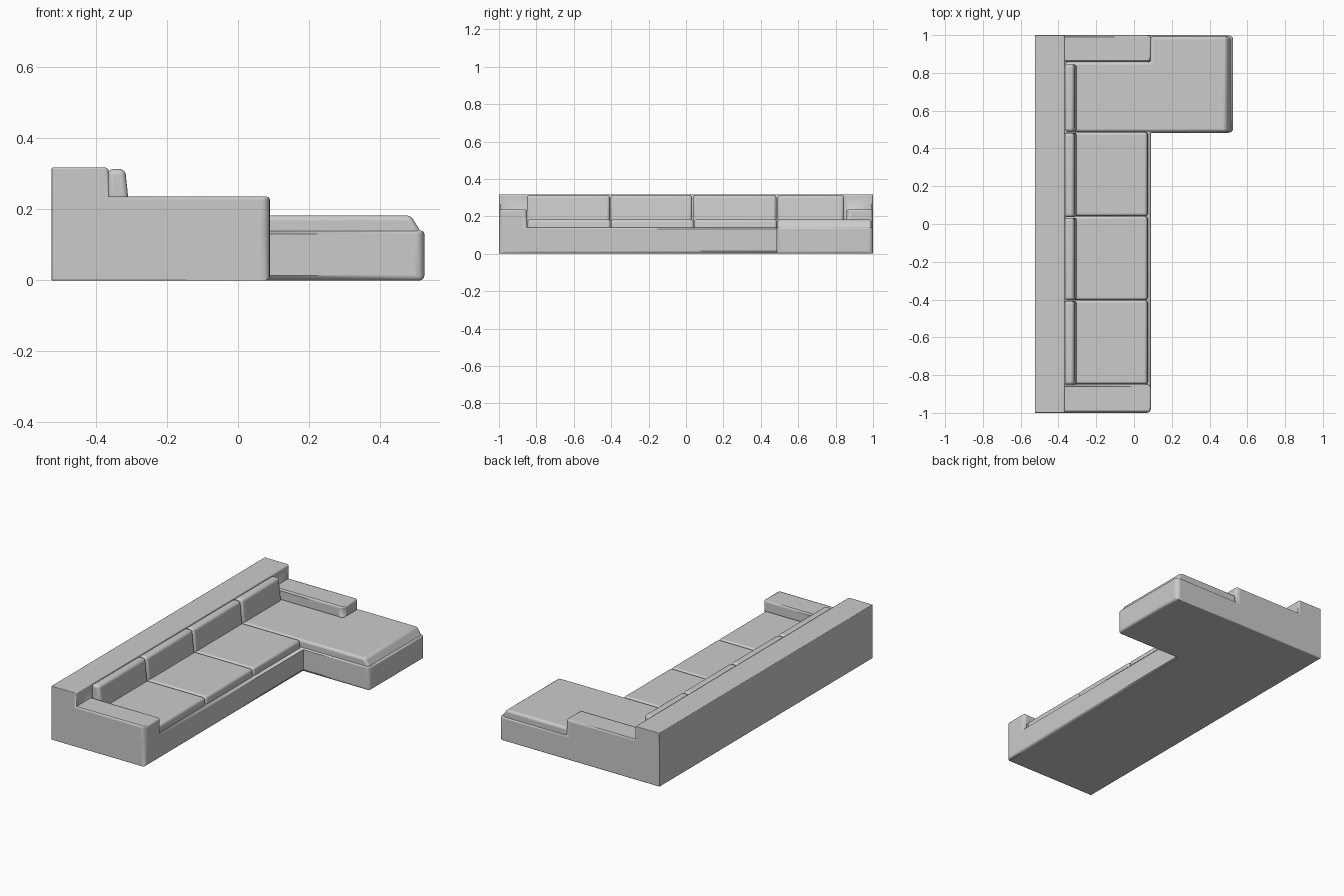
import bpy, bmesh
from itertools import product

if "Cube" in bpy.data.objects:
    bpy.data.objects.remove(bpy.data.objects["Cube"])


def make_object(name, bm, width, segments, weighted=False):
    """Turn a bmesh into a bevelled, smooth-shaded object."""
    bmesh.ops.recalc_face_normals(bm, faces=bm.faces)
    me = bpy.data.meshes.new(name)
    bm.to_mesh(me)
    bm.free()
    ob = bpy.data.objects.new(name, me)
    bpy.context.collection.objects.link(ob)
    bev = ob.modifiers.new("soft_edges", 'BEVEL')
    bev.width, bev.segments = width, segments
    bev.limit_method = 'WEIGHT' if weighted else 'ANGLE'
    bev.use_clamp_overlap = not weighted
    bpy.ops.object.select_all(action='DESELECT')
    ob.select_set(True)
    bpy.context.view_layer.objects.active = ob
    bpy.ops.object.shade_smooth_by_angle(angle=0.7)
    return ob


def cushion(name, outline, z0, z1, lean, r):
    """Padded block from a plan outline; its front top edge leans back."""
    bm = bmesh.new()
    base = bm.faces.new([bm.verts.new((x, y, z0)) for x, y in outline])
    top = bmesh.ops.extrude_face_region(bm, geom=[base], use_keep_orig=True)
    front = max(x for x, y in outline)
    for v in top['geom']:
        if isinstance(v, bmesh.types.BMVert):
            v.co.z = z1
            if v.co.x > front - 1e-4:
                v.co.x -= lean
    return make_object(name, bm, r, 4)


def rect(x0, x1, y0, y1):
    return [(x0, y0), (x1, y0), (x1, y1), (x0, y1)]


# Frame: one welded body of base, backrest, arms and chaise, from stepped cells
X = [-0.525, -0.365, 0.09, 0.525]
Y = [-1, -0.85, 0.483, 0.857, 1]
Z = [0, 0.14, 0.236, 0.318]
LEVELS = [[3, 3, 3, 3], [2, 1, 1, 2], [0, 0, 1, 1]]


def filled(c):
    i, j, k = c
    return 0 <= i < 3 and 0 <= j < 4 and 0 <= k < LEVELS[i][j]


bm = bmesh.new()
grid = {}


def corner(c):
    if c not in grid:
        grid[c] = bm.verts.new((X[c[0]], Y[c[1]], Z[c[2]]))
    return grid[c]


for cell in product(range(3), range(4), range(3)):
    if not filled(cell):
        continue
    for axis, side in product(range(3), (0, 1)):
        near = list(cell)
        near[axis] += 2 * side - 1
        if filled(near):
            continue
        a, b = (axis + 1) % 3, (axis + 2) % 3
        loop = []
        for da, db in ((0, 0), (1, 0), (1, 1), (0, 1)):
            p = list(cell)
            p[axis] += side
            p[a] += da
            p[b] += db
            loop.append(corner(tuple(p)))
        bm.faces.new(loop if side else loop[::-1])
bmesh.ops.dissolve_limit(bm, angle_limit=0.02, verts=bm.verts, edges=bm.edges)
bmesh.ops.recalc_face_normals(bm, faces=bm.faces)

# Wide rounding on the front uprights, narrow on other outer edges
weight = bm.edges.layers.float.new("bevel_weight_edge")
for e in bm.edges:
    if len(e.link_faces) == 2 and e.calc_face_angle_signed() > 0.5:
        p, q = e.verts[0].co, e.verts[1].co
        upright = abs(p.z - q.z) > 0.01
        x = min(p.x, q.x)
        low = max(p.z, q.z) < 0.01
        if upright and x > 0:
            e[weight] = 0.85
        elif low:
            e[weight] = 0.45 if x > 0 else 0.06
        else:
            e[weight] = 0.3 if x > -0.5 else 0.12
make_object("sofa_frame", bm, 0.03, 4, True)

# Three equal seat cushions
for n in range(3):
    y0 = -0.847 + n * 0.445
    cushion(f"seat_cushion_{n + 1}", rect(-0.365, 0.075, y0, y0 + 0.443),
            0.125, 0.183, 0.006, 0.014)

# Long chaise cushion, notched around the short arm
cushion("chaise_cushion",
        [(-0.365, 0.489), (0.522, 0.489), (0.522, 0.992), (0.088, 0.992),
         (0.088, 0.857), (-0.365, 0.857)], 0.125, 0.183, 0.035, 0.014)

# Four back cushions
spans = [(-0.85, -0.407), (-0.403, 0.033), (0.037, 0.483), (0.49, 0.845)]
for n, (y0, y1) in enumerate(spans):
    cushion(f"back_cushion_{n + 1}", rect(-0.367, -0.302, y0, y1),
            0.165, 0.314, 0.016, 0.016)
